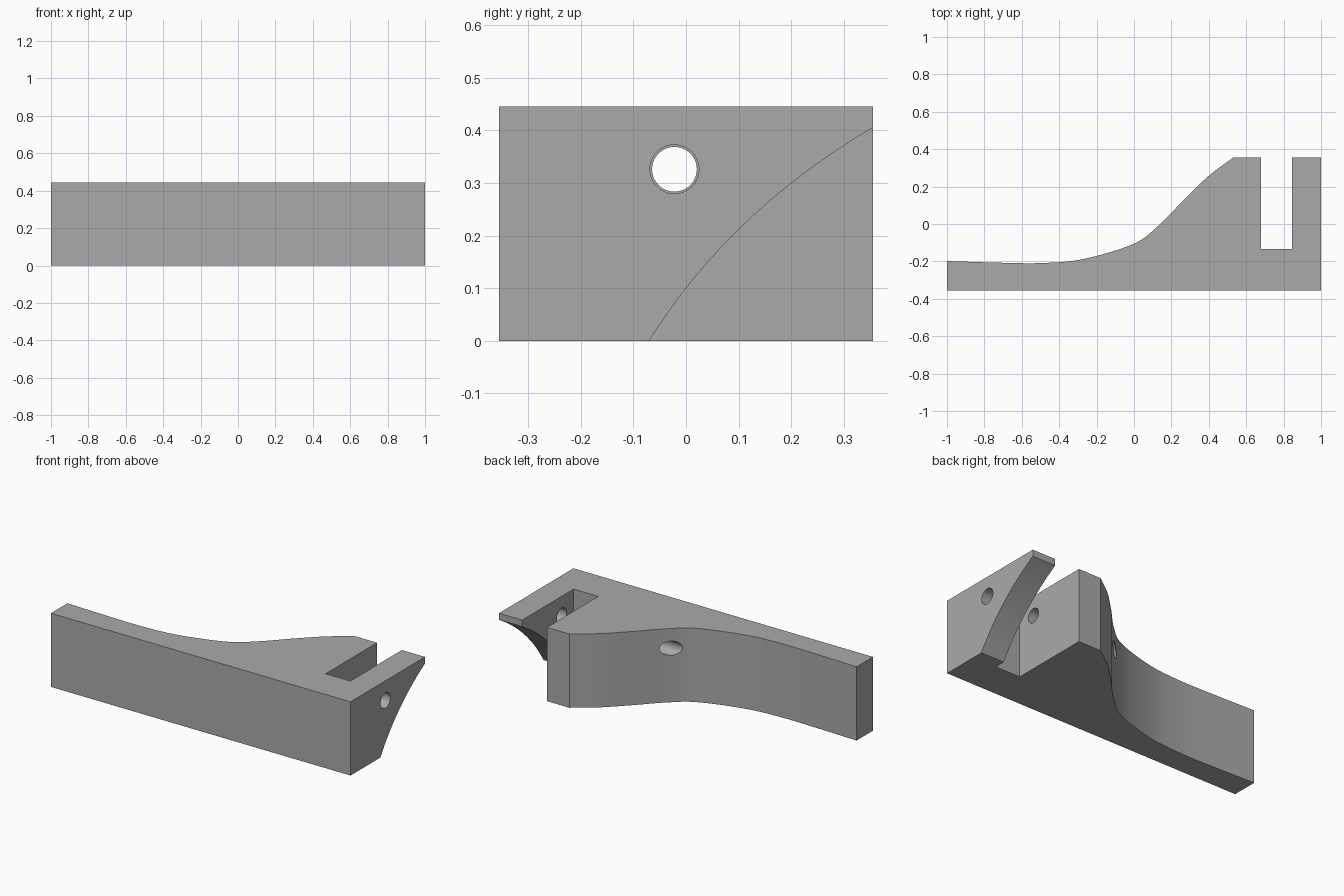
import bpy, bmesh, math
from mathutils import Vector, Matrix
from mathutils.geometry import interpolate_bezier

if "Cube" in bpy.data.objects:
    bpy.data.objects.remove(bpy.data.objects["Cube"])

HEIGHT, HALF_DEPTH = 0.445, 0.355
SLOT_IN, SLOT_OUT, SLOT_FLOOR = 0.68, 0.845, -0.135

grey = bpy.data.materials.new("plain grey")
grey.use_nodes = True
colour = (0.4, 0.4, 0.4, 1)
grey.diffuse_color = colour
grey.node_tree.nodes["Principled BSDF"].inputs["Base Color"].default_value = colour


def finish(name, bm):
    bmesh.ops.recalc_face_normals(bm, faces=bm.faces)
    mesh = bpy.data.meshes.new(name)
    bm.to_mesh(mesh)
    bm.free()
    mesh.materials.append(grey)
    obj = bpy.data.objects.new(name, mesh)
    bpy.context.collection.objects.link(obj)
    return obj


def prism(name, points, offset):
    """Extrude a closed outline along the offset."""
    bm = bmesh.new()
    face = bm.faces.new([bm.verts.new(p) for p in points])
    extruded = bmesh.ops.extrude_face_region(bm, geom=[face])["geom"]
    moved = [v for v in extruded if isinstance(v, bmesh.types.BMVert)]
    bmesh.ops.translate(bm, verts=moved, vec=offset)
    return finish(name, bm)


def rod(name, radius, x0, x1):
    """Cylinder along x on the pin axis."""
    bm = bmesh.new()
    place = Matrix.Translation(((x0 + x1) / 2, -0.022, 0.326)) @ Matrix.Rotation(math.pi / 2, 4, "Y")
    bmesh.ops.create_cone(bm, cap_ends=True, segments=48, radius1=radius,
                          radius2=radius, depth=x1 - x0, matrix=place)
    return finish(name, bm)


def smooth_path(points, steps):
    """Smooth curve passing through the given points."""
    pts = [Vector(p) for p in points]
    ext = [2 * pts[0] - pts[1]] + pts + [2 * pts[-1] - pts[-2]]
    path = [pts[0]]
    for a, b, c, d in zip(ext, ext[1:], ext[2:], ext[3:]):
        path += interpolate_bezier(b, b + (c - a) / 6, c - (d - b) / 6, c, steps)[1:]
    return path


# Body outline: swept back edge, then the slotted wide end
back_edge = smooth_path([(-1, -0.198, 0), (-0.75, -0.206, 0), (-0.5, -0.209, 0),
                         (-0.27, -0.187, 0), (0, -0.105, 0), (0.14, 0, 0),
                         (0.27, 0.133, 0), (0.4, 0.258, 0), (0.53, HALF_DEPTH, 0)], 9)
slotted_end = [(SLOT_IN, HALF_DEPTH, 0), (SLOT_IN, SLOT_FLOOR, 0),
               (SLOT_OUT, SLOT_FLOOR, 0), (SLOT_OUT, HALF_DEPTH, 0),
               (1, HALF_DEPTH, 0), (1, -HALF_DEPTH, 0), (-1, -HALF_DEPTH, 0)]
body = prism("bracket_body", back_edge + slotted_end, (0, 0, HEIGHT))

# Curved relief under the outer arm
x = (SLOT_IN + SLOT_OUT) / 2
start, bend, end = Vector((x, -0.07, 0)), Vector((x, 0.083, 0.245)), Vector((x, HALF_DEPTH, 0.405))
arc = interpolate_bezier(start, start.lerp(bend, 2 / 3), end.lerp(bend, 2 / 3), end, 32)
relief = prism("arm_relief_cutter",
               arc + [(x, 0.5, 0.48), (x, 0.5, -0.1), (x, -0.13, -0.1)], (0.5, 0, 0))

# Pin holes: slightly wider through the arm than through the body
cutters = [relief, rod("arm_hole_cutter", 0.0465, x, 1.2),
           rod("body_hole_cutter", 0.0425, -0.3, x - 0.01)]

bpy.context.view_layer.objects.active = body
for cutter in cutters:
    cutter.hide_render = True
    cut = body.modifiers.new(cutter.name, "BOOLEAN")
    cut.operation, cut.solver, cut.object = "DIFFERENCE", "EXACT", cutter
    bpy.ops.object.modifier_apply(modifier=cut.name)
    bpy.data.objects.remove(cutter)

# Smooth curved walls, crisp edges
bpy.ops.object.select_all(action="DESELECT")
body.select_set(True)
bpy.ops.object.shade_smooth_by_angle(angle=math.radians(25))
